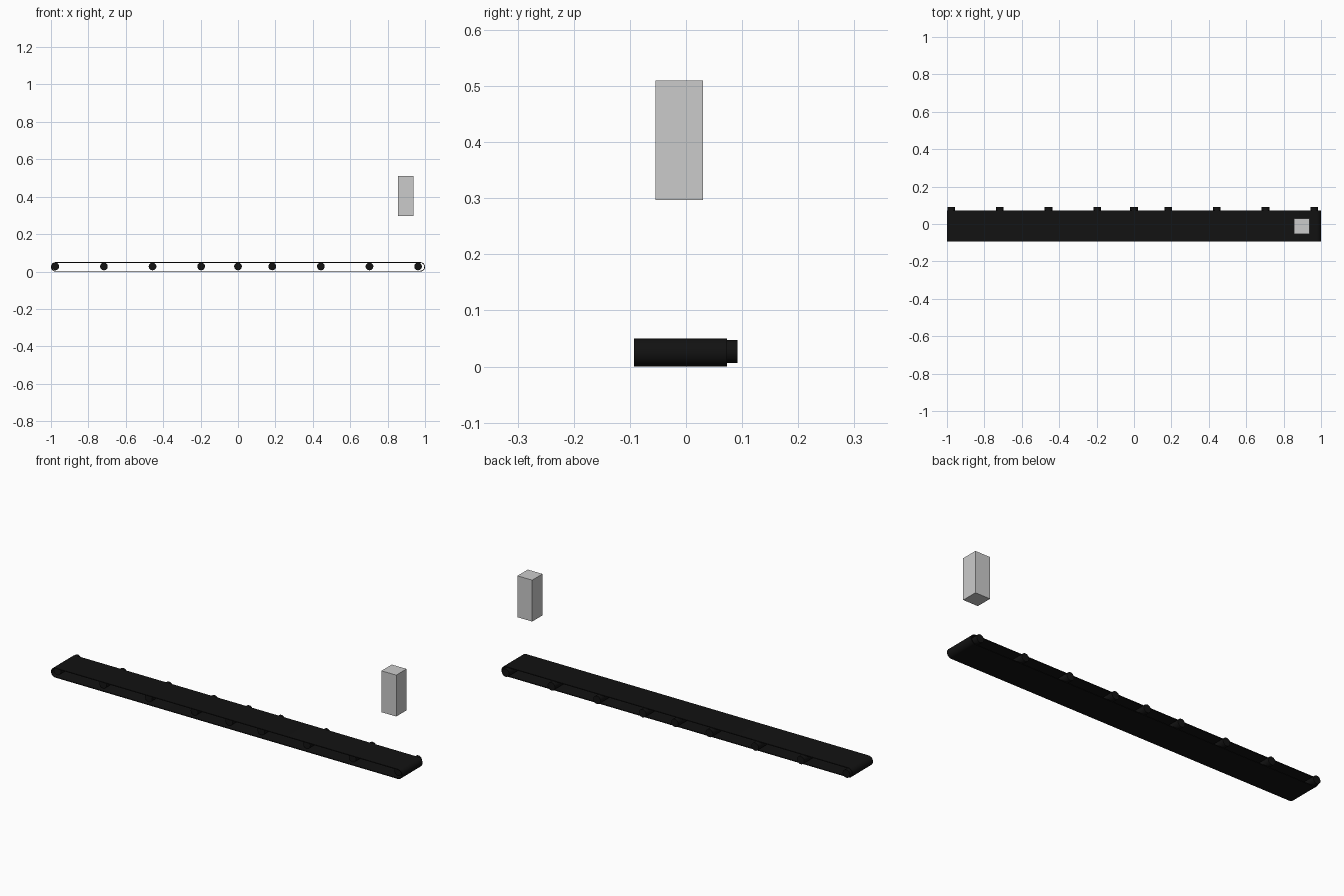
import bpy, bmesh, math

if "Cube" in bpy.data.objects:
    bpy.data.objects.remove(bpy.data.objects["Cube"])

black = bpy.data.materials.new("black_rubber")
black.diffuse_color = (0.006, 0.006, 0.006, 1)
black.use_nodes = True
black.node_tree.nodes["Principled BSDF"].inputs["Base Color"].default_value = black.diffuse_color


def finish(ob, name, mat=None, smooth=True):
    ob.name = name
    if mat:
        ob.data.materials.append(mat)
    if smooth:
        bpy.ops.object.select_all(action='DESELECT')
        ob.select_set(True)
        bpy.context.view_layer.objects.active = ob
        bpy.ops.object.shade_smooth_by_angle(angle=math.radians(35))


def racetrack(half_len, r, zc, n=12):
    # Rounded-end loop in the xz plane
    pts = []
    for side in (1, -1):
        for i in range(n + 1):
            a = -math.pi / 2 + math.pi * i / n
            pts.append((side * (half_len - r + r * math.cos(a)), zc + side * r * math.sin(a)))
    return pts


# Belt: thin endless loop, open at front and back
Y0, Y1, R, T = -0.093, 0.073, 0.025, 0.004
outer = racetrack(1.0, R, R)
inner = racetrack(1.0 - T, R - T, R)
bm = bmesh.new()
rings = [[bm.verts.new((x, y, z)) for x, z in prof]
         for prof, y in ((outer, Y0), (outer, Y1), (inner, Y1), (inner, Y0))]
n = len(outer)
for k in range(4):
    a, b = rings[k], rings[(k + 1) % 4]
    for i in range(n):
        j = (i + 1) % n
        bm.faces.new((a[i], a[j], b[j], b[i]))
bmesh.ops.recalc_face_normals(bm, faces=bm.faces)
mesh = bpy.data.meshes.new("belt")
bm.to_mesh(mesh)
bm.free()
belt = bpy.data.objects.new("belt", mesh)
bpy.context.collection.objects.link(belt)
finish(belt, "belt", black)

# Rollers: set back at the front, protruding at the rear
xs = [-0.977 + 0.26 * i for i in range(4)] + [0.0] + [0.183 + 0.26 * i for i in range(4)]
for i, x in enumerate(xs):
    bpy.ops.mesh.primitive_cylinder_add(vertices=32, radius=0.0205, depth=0.166,
                                        location=(x, 0.009, 0.027),
                                        rotation=(math.pi / 2, 0, 0))
    finish(bpy.context.object, f"roller_{i + 1}", black)

# Box floating above the right end
bpy.ops.mesh.primitive_cube_add(size=1, location=(0.897, -0.012, 0.403))
box = bpy.context.object
box.scale = (0.084, 0.084, 0.213)
finish(box, "sensor_box", smooth=False)
